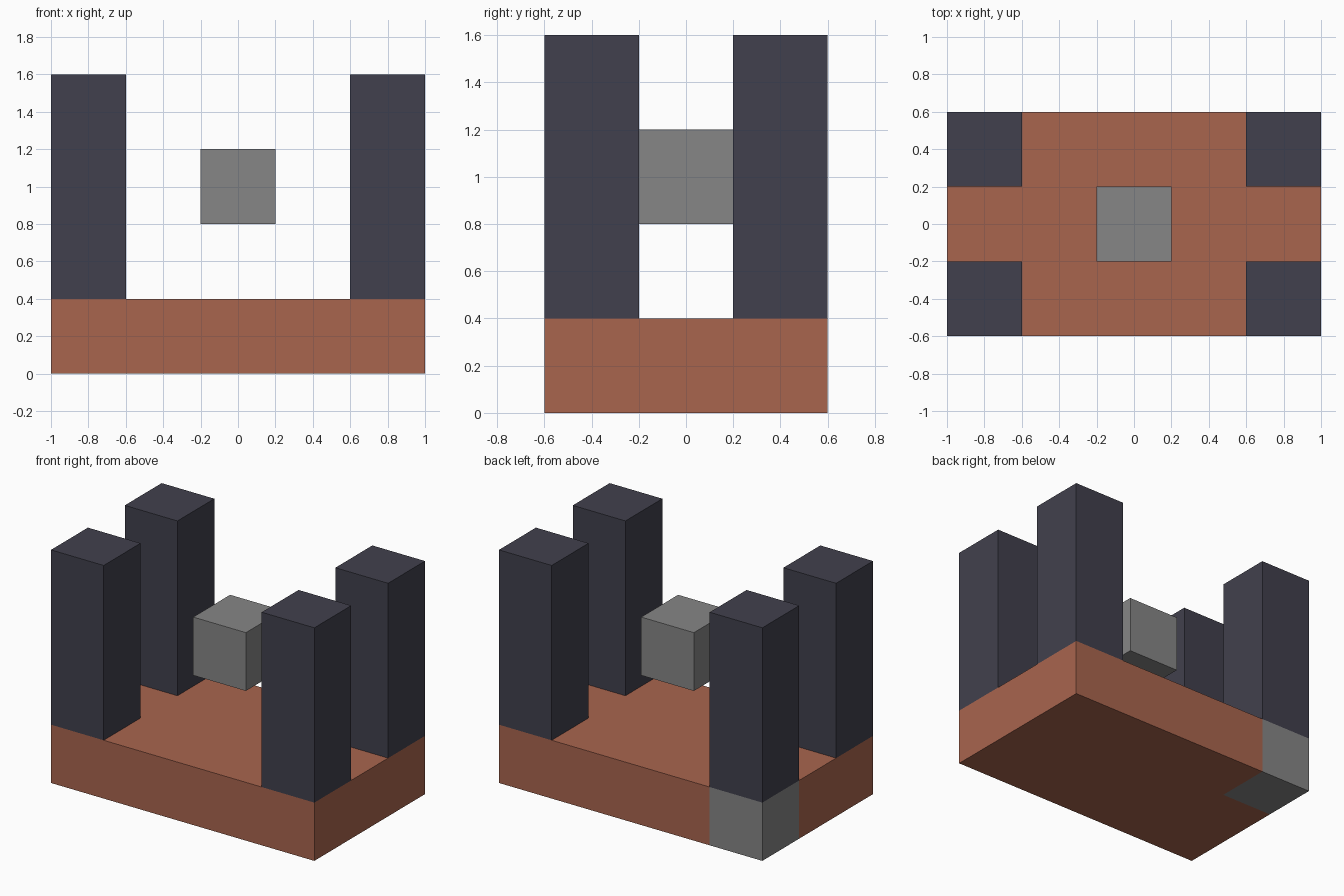
import bpy
import bmesh

cube = bpy.data.objects.get("Cube")
if cube:
    bpy.data.objects.remove(cube, do_unlink=True)


def material(name, rgb):
    mat = bpy.data.materials.new(name)
    mat.use_nodes = True
    color = (*rgb, 1)
    mat.diffuse_color = color
    mat.node_tree.nodes["Principled BSDF"].inputs["Base Color"].default_value = color
    return mat


def prism(name, outline, bottom, top, mat):
    """Extrude a flat outline upward into a solid."""
    bm = bmesh.new()
    face = bm.faces.new([bm.verts.new((x, y, bottom)) for x, y in outline])
    result = bmesh.ops.extrude_face_region(bm, geom=[face], use_keep_orig=True)
    raised = [g for g in result["geom"] if isinstance(g, bmesh.types.BMVert)]
    bmesh.ops.translate(bm, vec=(0, 0, top - bottom), verts=raised)
    bmesh.ops.recalc_face_normals(bm, faces=bm.faces)
    mesh = bpy.data.meshes.new(name)
    bm.to_mesh(mesh)
    bm.free()
    mesh.materials.append(mat)
    obj = bpy.data.objects.new(name, mesh)
    bpy.context.collection.objects.link(obj)
    return obj


def square(x, y, half=0.2):
    return [(x - half, y - half), (x + half, y - half),
            (x + half, y + half), (x - half, y + half)]


clay = material("clay", (0.397, 0.130, 0.076))
slate = material("dark slate", (0.053, 0.051, 0.074))
grey = material("grey", (0.238, 0.238, 0.238))

# Slab with one notched corner, filled by a grey block
prism("base", [(-1, -0.6), (1, -0.6), (1, 0.6), (-0.6, 0.6), (-0.6, 0.2), (-1, 0.2)],
      0, 0.4, clay)
prism("corner_block", square(-0.8, 0.4), 0, 0.4, grey)

# Four corner pillars
for side, x in (("right", -0.8), ("left", 0.8)):
    for end, y in (("front", -0.4), ("back", 0.4)):
        prism(f"{end}_{side}_pillar", square(x, y), 0.4, 1.6, slate)

# Block floating in the middle
prism("floating_block", square(0, 0), 0.8, 1.2, grey)
